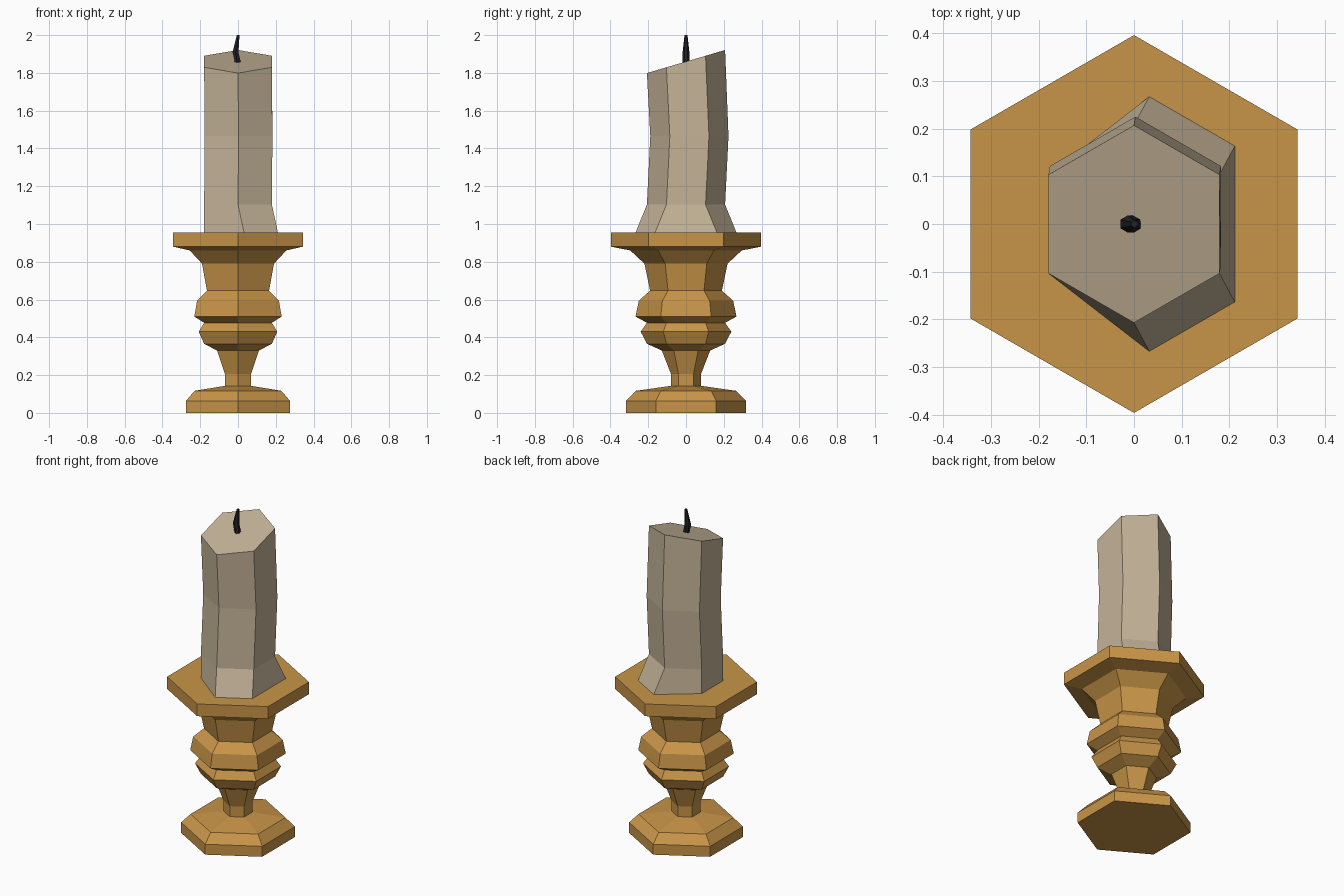
import bpy, bmesh
from math import sin, cos, pi

if "Cube" in bpy.data.objects:
    bpy.data.objects.remove(bpy.data.objects["Cube"])

def paint(obj, name, rgb):
    mat = bpy.data.materials.new(name)
    mat.diffuse_color = (*rgb, 1)
    mat.use_nodes = True
    mat.node_tree.nodes["Principled BSDF"].inputs["Base Color"].default_value = mat.diffuse_color
    obj.data.materials.append(mat)

def hexagon(r, z, cx=0, cy=0, tilt=0):
    """Six points, corners on +-y; tilt raises z along y."""
    pts = []
    for i in range(6):
        a = pi / 6 + i * pi / 3
        x, y = r * cos(a), r * sin(a)
        pts.append((x + cx, y + cy, z + tilt * y))
    return pts

def loft(name, rings):
    """Skin a stack of hexagon rings and cap both ends."""
    bm = bmesh.new()
    loops = [[bm.verts.new(p) for p in ring] for ring in rings]
    for a, b in zip(loops, loops[1:]):
        for i in range(6):
            j = (i + 1) % 6
            bm.faces.new((a[i], a[j], b[j], b[i]))
    bm.faces.new(loops[0][::-1])
    bm.faces.new(loops[-1])
    bmesh.ops.recalc_face_normals(bm, faces=bm.faces)
    mesh = bpy.data.meshes.new(name)
    bm.to_mesh(mesh)
    bm.free()
    obj = bpy.data.objects.new(name, mesh)
    bpy.context.collection.objects.link(obj)
    return obj

# Turned brass holder: (radius, height) profile
profile = [(.318, 0), (.318, .064), (.265, .117), (.08, .143), (.08, .207),
           (.128, .33), (.207, .366), (.24, .43), (.207, .477), (.267, .51),
           (.25, .594), (.19, .647), (.22, .79), (.295, .86), (.396, .88),
           (.396, .955)]
holder = loft("candle_holder", [hexagon(r, z) for r, z in profile])
paint(holder, "brass", (.58, .30, .065))

# Candle: bowed shaft, slanted top, wax flared at the foot except on the left
foot = [(x if x < -.1 else x + .032, y if x < -.1 else y * 1.0 + (.06 if y > 0 else -.06), z)
        for x, y, z in hexagon(.207, .955)]
candle = loft("candle", [foot,
                         hexagon(.207, 1.103),
                         hexagon(.207, 1.465, .003, .018),
                         hexagon(.207, 1.86, 0, 0, .295)])
paint(candle, "wax", (.55, .45, .31))

# Bent, tapering wick
wick = loft("wick", [hexagon(.018, 1.855, -.001),
                     hexagon(.018, 1.91, -.013),
                     hexagon(.008, 2.0, .001)])
paint(wick, "char", (.015, .015, .02))
